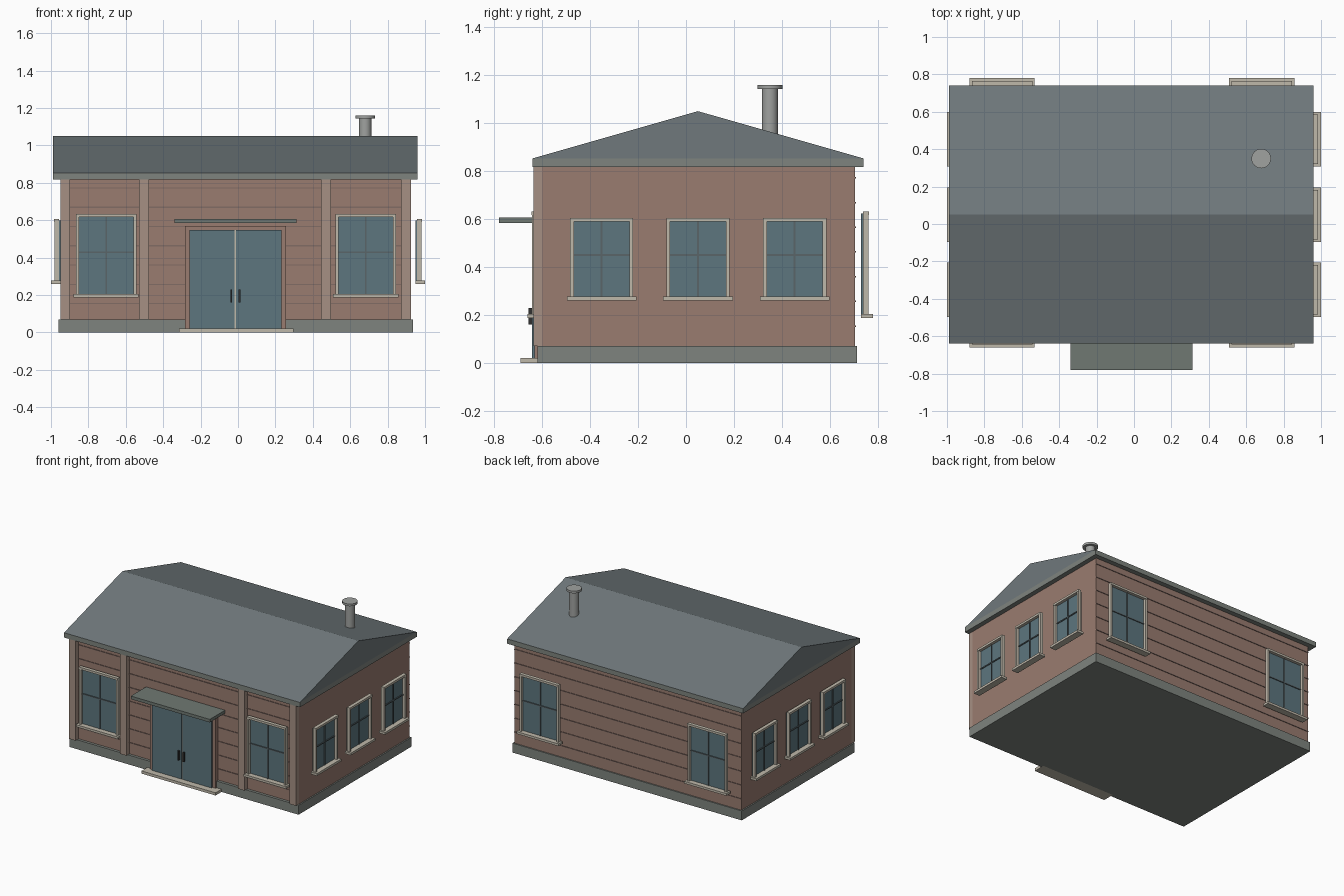
import bpy, bmesh, math

if "Cube" in bpy.data.objects:
    bpy.data.objects.remove(bpy.data.objects["Cube"])

COL = {
    "brick": (0.32, 0.20, 0.16), "pilaster": (0.38, 0.28, 0.23), "trim": (0.52, 0.48, 0.40),
    "glass": (0.11, 0.18, 0.21), "mullion": (0.10, 0.13, 0.14), "roof": (0.16, 0.19, 0.20),
    "stone": (0.21, 0.23, 0.21), "canopy": (0.16, 0.19, 0.17), "dark": (0.03, 0.03, 0.03),
    "strip": (0.22, 0.15, 0.13), "metal": (0.35, 0.36, 0.35),
}
MATS = {}
for key, c in COL.items():
    MATS[key] = bpy.data.materials.new(key)
    MATS[key].diffuse_color = (*c, 1)


def prism(name, profile, x0, x1, mat):
    """Extrude a closed (y, z) profile along x."""
    bm = bmesh.new()
    face = bm.faces.new([bm.verts.new((x0, y, z)) for y, z in profile])
    ext = bmesh.ops.extrude_face_region(bm, geom=[face])
    bmesh.ops.translate(bm, vec=(x1 - x0, 0, 0),
                        verts=[g for g in ext["geom"] if isinstance(g, bmesh.types.BMVert)])
    bmesh.ops.recalc_face_normals(bm, faces=bm.faces)
    me = bpy.data.meshes.new(name)
    bm.to_mesh(me)
    bm.free()
    me.materials.append(MATS[mat])
    ob = bpy.data.objects.new(name, me)
    bpy.context.collection.objects.link(ob)
    return ob


def box(name, x0, x1, y0, y1, z0, z1, mat):
    return prism(name, [(y0, z0), (y1, z0), (y1, z1), (y0, z1)], x0, x1, mat)


def cylinder(name, r, x, y, z0, z1, mat):
    bpy.ops.mesh.primitive_cylinder_add(vertices=32, radius=r, depth=z1 - z0,
                                        location=(x, y, (z0 + z1) / 2))
    ob = bpy.context.object
    ob.name = name
    ob.data.materials.append(MATS[mat])
    bpy.ops.object.shade_smooth_by_angle()


def window(name, loc, angle, w, z0, z1):
    """Window facing local -y; w is half the frame width, z0 the sill bottom."""
    t, zs = 0.016, z0 + 0.017
    mid = (zs + z1) / 2 + 0.01
    parts = [
        box(name + "_glass", -w + t / 2, w - t / 2, -0.012, 0, zs, z1 - t / 2, "glass"),
        box(name + "_sill", -w - 0.013, w + 0.013, -0.05, 0, z0, zs, "trim"),
        box(name + "_head", -w, w, -0.034, -0.008, z1 - t, z1, "trim"),
        box(name + "_mullion", -0.004, 0.004, -0.018, -0.01, zs, z1 - t, "mullion"),
        box(name + "_crossbar", -w + t, w - t, -0.018, -0.01, mid - 0.004, mid + 0.004, "mullion"),
    ]
    for s in (-1, 1):
        a, b = sorted((s * w, s * (w - t)))
        parts.append(box(name + "_jamb", a, b, -0.032, -0.008, zs, z1 - t, "trim"))
    for p in parts:
        p.location = (*loc, 0)
        p.rotation_euler.z = angle


# body and plinth
box("walls", -0.95, 0.925, -0.60, 0.704, 0.03, 0.83, "brick")
box("plinth", -0.96, 0.935, -0.62, 0.713, 0, 0.07, "stone")

# front pilasters
for x in (-0.95, -0.53, 0.445, 0.872):
    box("pilaster", x, x + 0.053, -0.637, -0.598, 0.07, 0.82, "pilaster")

# thin siding strips on front and back
for i in range(7):
    z = 0.154 + i * 0.103
    box("front_siding_strip", -0.94, 0.915, -0.604, -0.598, z - 0.003, z + 0.003, "strip")
    box("back_siding_strip", -0.95, 0.925, 0.702, 0.708, z - 0.003, z + 0.003, "strip")

# gable roof on an eave slab
box("eaves", -0.99, 0.96, -0.64, 0.74, 0.817, 0.853, "stone")
prism("roof", [(-0.64, 0.853), (0.74, 0.853), (0.05, 1.05)], -0.99, 0.96, "roof")

# chimney pipe
cylinder("chimney_pipe", 0.033, 0.68, 0.35, 0.9, 1.145, "metal")
cylinder("chimney_cap", 0.052, 0.68, 0.35, 1.143, 1.16, "metal")

# double door with surround, handles, step and canopy
cx = -0.014
for s in (-1, 1):
    a, b = sorted((cx + s * 0.004, cx + s * 0.246))
    box("door_leaf", a, b, -0.642, -0.60, 0.02, 0.547, "glass")
    a, b = sorted((cx + s * 0.246, cx + s * 0.27))
    box("door_jamb", a, b, -0.632, -0.60, 0.02, 0.57, "brick")
    hx = cx + s * 0.022
    box("door_handle", hx - 0.005, hx + 0.005, -0.657, -0.642, 0.16, 0.23, "dark")
box("door_center_post", cx - 0.004, cx + 0.004, -0.638, -0.60, 0.02, 0.547, "trim")
box("door_head", cx - 0.27, cx + 0.27, -0.632, -0.60, 0.547, 0.57, "brick")
box("door_step", -0.315, 0.298, -0.69, -0.60, 0, 0.02, "trim")
box("door_canopy", -0.34, 0.313, -0.78, -0.60, 0.584, 0.607, "canopy")

# tall windows front and back
for x in (-0.705, 0.683):
    window("front_window", (x, -0.61), 0, 0.161, 0.187, 0.632)
    window("back_window", (x, 0.73), math.pi, 0.161, 0.187, 0.632)

# three smaller windows on each side
for y in (-0.352, 0.05, 0.453):
    window("right_window", (0.95, y), math.pi / 2, 0.132, 0.26, 0.605)
    window("left_window", (-0.95, y), -math.pi / 2, 0.132, 0.26, 0.605)

for m in bpy.data.materials:
    if m.users and not m.is_grease_pencil:
        m.use_nodes = True
        m.node_tree.nodes["Principled BSDF"].inputs["Base Color"].default_value = m.diffuse_color
